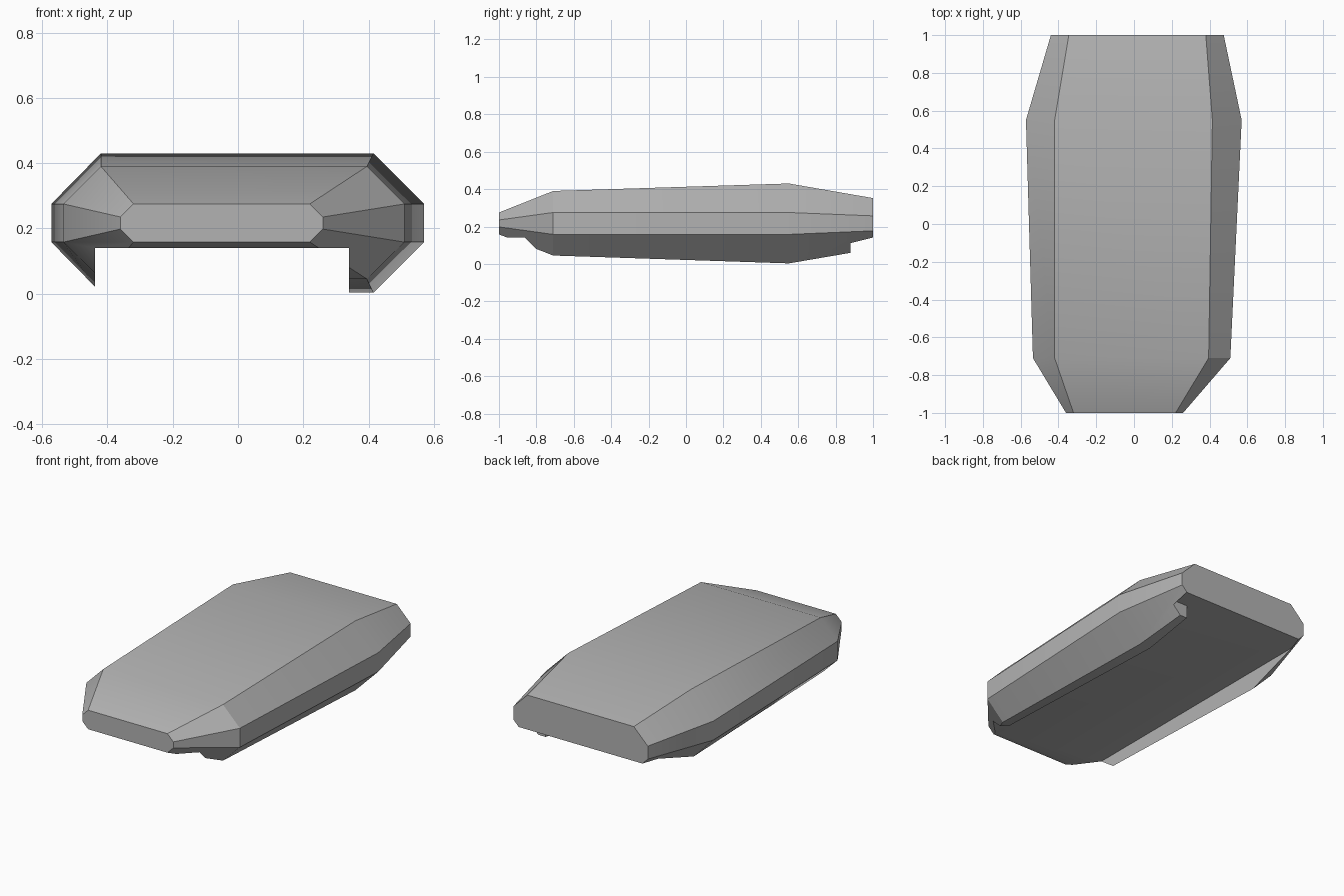
import bpy
import bmesh
import math

cube = bpy.data.objects.get("Cube")
if cube:
    bpy.data.objects.remove(cube, do_unlink=True)

gray = bpy.data.materials.new("plain_gray")
gray.use_nodes = True
color = (0.45, 0.45, 0.45, 1)
gray.diffuse_color = color
gray.node_tree.nodes["Principled BSDF"].inputs["Base Color"].default_value = color


def make_object(name, bm):
    bmesh.ops.recalc_face_normals(bm, faces=bm.faces)
    mesh = bpy.data.meshes.new(name)
    bm.to_mesh(mesh)
    bm.free()
    mesh.materials.append(gray)
    obj = bpy.data.objects.new(name, mesh)
    bpy.context.collection.objects.link(obj)
    return obj


def box(name, low, high):
    bm = bmesh.new()
    bmesh.ops.create_cube(bm, size=1)
    for v in bm.verts:
        v.co = [a if c < 0 else b for c, a, b in zip(v.co, low, high)]
    obj = make_object(name, bm)
    obj.hide_render = True
    return obj


def section(bm, y, outer, inner, heights):
    """Eight-sided ring: outer and inner x limits, four heights from the bottom."""
    (ol, orr), (il, ir) = outer, inner
    bottom, low, high, top = heights
    ring = [(il, bottom), (ir, bottom), (orr, low), (orr, high),
            (ir, top), (il, top), (ol, high), (ol, low)]
    return [bm.verts.new((x, y, z)) for x, z in ring]


# Body: four chamfered sections joined front to back
bm = bmesh.new()
rings = [
    section(bm, -1.0, (-0.36, 0.26), (-0.32, 0.22), (0.158, 0.198, 0.235, 0.275)),
    section(bm, -0.71, (-0.535, 0.51), (-0.42, 0.395), (0.045, 0.158, 0.275, 0.39)),
    section(bm, 0.55, (-0.572, 0.57), (-0.42, 0.415), (0.003, 0.158, 0.275, 0.43)),
    section(bm, 1.0, (-0.44, 0.475), (-0.345, 0.38), (0.08, 0.177, 0.257, 0.352)),
]
for a, b in zip(rings, rings[1:]):
    for i in range(8):
        j = (i + 1) % 8
        bm.faces.new((a[i], a[j], b[j], b[i]))
bm.faces.new(rings[0])
bm.faces.new(rings[-1])
body = make_object("body", bm)

# Underside recess, with a rear notch beside the remaining ridge
cutters = [
    box("recess_cutter", (-0.438, -1.3, -0.3), (0.34, 1.3, 0.14)),
    box("notch_cutter", (0.3, 0.88, -0.25), (0.44, 1.25, 0.14)),
]
bpy.context.view_layer.objects.active = body
for cutter in cutters:
    mod = body.modifiers.new(cutter.name, "BOOLEAN")
    mod.operation = "DIFFERENCE"
    mod.solver = "EXACT"
    mod.object = cutter
    bpy.ops.object.modifier_apply(modifier=mod.name)
for cutter in cutters:
    bpy.data.objects.remove(cutter, do_unlink=True)

bpy.ops.object.select_all(action="DESELECT")
body.select_set(True)
bpy.ops.object.shade_smooth_by_angle(angle=math.radians(30))
